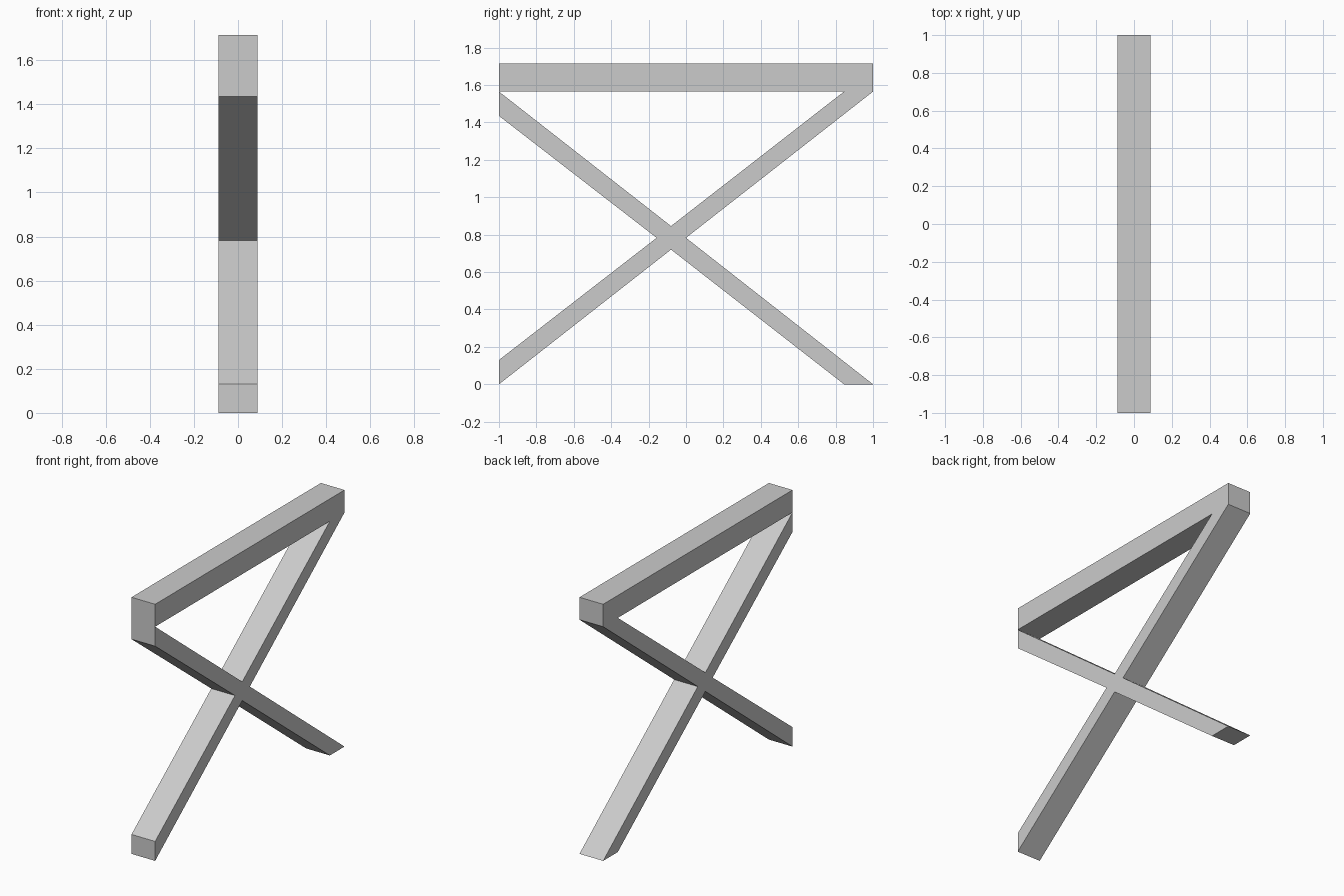
import bpy
import bmesh

if "Cube" in bpy.data.objects:
    bpy.data.objects.remove(bpy.data.objects["Cube"])

HALF = 0.0875
Z_RAIL = 1.565

# Named corners of the side profile (y, z)
P = {
    "rail_bl": (-1, Z_RAIL), "rail_br": (1, Z_RAIL), "rail_in": (0.845, Z_RAIL),
    "rail_tr": (1, 1.715), "rail_tl": (-1, 1.715),
    "arm_l": (-1, 1.435),
    "foot_l": (-1, 0), "foot_l_top": (-1, 0.13),
    "foot_r_in": (0.845, 0), "foot_r": (1, 0),
    "x_top": (-0.08, 0.846), "x_bottom": (-0.08, 0.72),
    "x_left": (-0.157, 0.783), "x_right": (0, 0.783),
}

# Regions sharing corners, counter-clockwise seen from +x
REGIONS = [
    ("rail_bl", "rail_in", "rail_br", "rail_tr", "rail_tl"),   # top rail
    ("x_right", "rail_br", "rail_in", "x_top"),                # upper right arm
    ("arm_l", "x_left", "x_top", "rail_bl"),                   # upper left arm
    ("x_bottom", "x_right", "x_top", "x_left"),                # crossing
    ("foot_l", "x_bottom", "x_left", "foot_l_top"),            # lower left leg
    ("foot_r_in", "foot_r", "x_right", "x_bottom"),            # lower right leg
]

bm = bmesh.new()
right = {k: bm.verts.new((HALF, y, z)) for k, (y, z) in P.items()}
left = {k: bm.verts.new((-HALF, y, z)) for k, (y, z) in P.items()}
edges = {(a, b) for r in REGIONS for a, b in zip(r, r[1:] + r[:1])}

# Side faces
for r in REGIONS:
    bm.faces.new([right[k] for k in r])
    bm.faces.new([left[k] for k in reversed(r)])

# Walls only along the outline, so the beams join cleanly
for a, b in sorted(edges):
    if (b, a) not in edges:
        bm.faces.new([right[b], right[a], left[a], left[b]])

mesh = bpy.data.meshes.new("crossed_trestle_frame")
bm.to_mesh(mesh)
bm.free()
frame = bpy.data.objects.new("crossed_trestle_frame", mesh)
bpy.context.collection.objects.link(frame)
